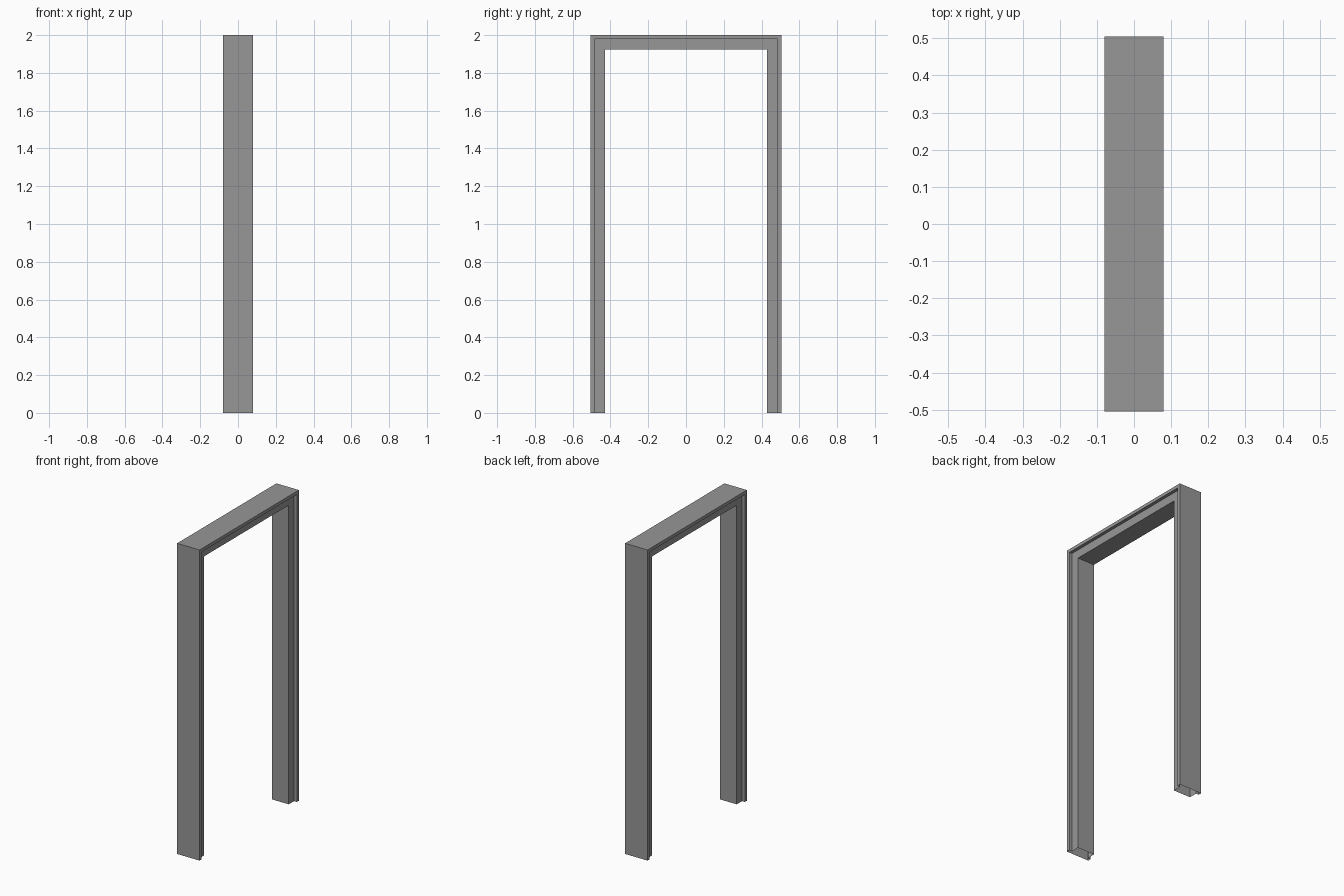
import bpy
import bmesh

HALF_WIDTH = 0.505
HEIGHT = 2.0

cube = bpy.data.objects.get("Cube")
if cube:
    bpy.data.objects.remove(cube, do_unlink=True)

# Painted metal
grey = bpy.data.materials.new("mid_grey")
grey.use_nodes = True
colour = (0.31, 0.31, 0.31, 1.0)
grey.diffuse_color = colour
grey.node_tree.nodes["Principled BSDF"].inputs["Base Color"].default_value = colour

# Hollow section: (depth across the wall, inset from the outer edge),
# a wide lining with a narrower stop that leaves a rebate on both sides
half = [(0.08, 0.0), (0.08, 0.021), (0.06, 0.021), (0.06, 0.075)]
section = half + [(-x, inset) for x, inset in reversed(half)]

# Path up one jamb, across the head and down the other: (side, height, mitred)
stations = [(-1, 0.0, 0), (-1, HEIGHT, 1), (1, HEIGHT, 1), (1, 0.0, 0)]

bm = bmesh.new()
rings = [
    [bm.verts.new((x, side * (HALF_WIDTH - inset), z - inset * mitred))
     for x, inset in section]
    for side, z, mitred in stations
]

# Sweep the section along the path, leaving the feet open
count = len(section)
for lower, upper in zip(rings, rings[1:]):
    for i in range(count):
        j = (i + 1) % count
        bm.faces.new((lower[i], lower[j], upper[j], upper[i]))
bmesh.ops.recalc_face_normals(bm, faces=bm.faces[:])
# Keep the outside of the section facing out
bm.normal_update()
top = max(bm.faces, key=lambda f: f.calc_center_median().z)
if top.normal.z < 0:
    bmesh.ops.reverse_faces(bm, faces=bm.faces[:])

mesh = bpy.data.meshes.new("door_frame")
bm.to_mesh(mesh)
bm.free()
mesh.materials.append(grey)
frame = bpy.data.objects.new("door_frame", mesh)
bpy.context.collection.objects.link(frame)
